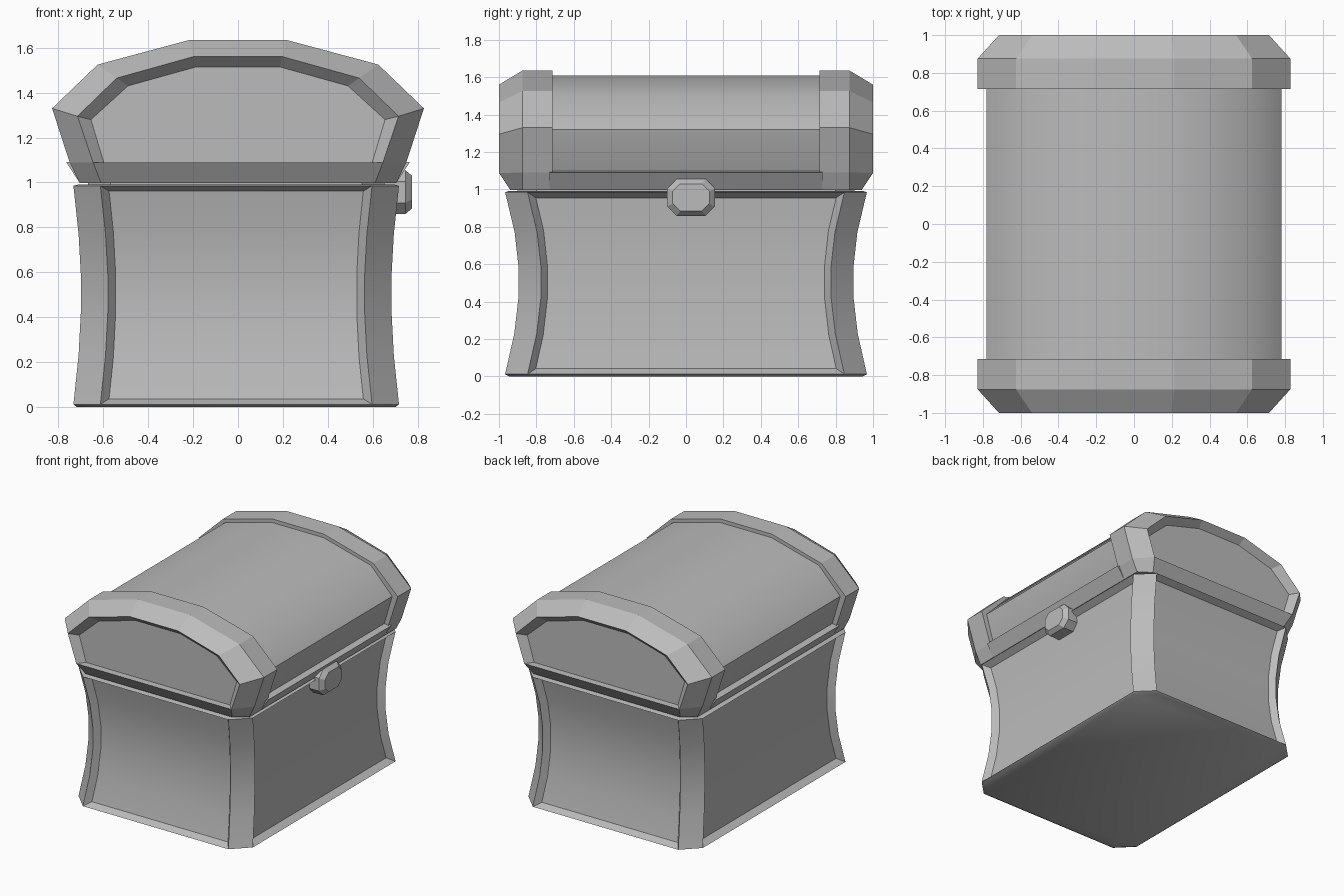
import bpy, bmesh, math
from mathutils import Vector

cube = bpy.data.objects.get("Cube")
if cube:
    bpy.data.objects.remove(cube, do_unlink=True)

grey = bpy.data.materials.new("plain grey")
grey.use_nodes = True
COLOUR = (0.5, 0.5, 0.5, 1)
grey.diffuse_color = COLOUR
grey.node_tree.nodes["Principled BSDF"].inputs["Base Color"].default_value = COLOUR


def finish(bm, name, angle=None):
    """Turn a bmesh into a shaded object."""
    bmesh.ops.recalc_face_normals(bm, faces=bm.faces)
    mesh = bpy.data.meshes.new(name)
    bm.to_mesh(mesh)
    bm.free()
    mesh.materials.append(grey)
    ob = bpy.data.objects.new(name, mesh)
    bpy.context.collection.objects.link(ob)
    if angle:
        bpy.ops.object.select_all(action='DESELECT')
        ob.select_set(True)
        bpy.context.view_layer.objects.active = ob
        bpy.ops.object.shade_smooth_by_angle(angle=math.radians(angle))
    return ob


def loft(rings):
    """Skin closed rings of points and cap both ends; returns bmesh and bands of quads."""
    bm = bmesh.new()
    loops = [[bm.verts.new(p) for p in ring] for ring in rings]
    bands = []
    for a, b in zip(loops, loops[1:]):
        n = len(a)
        bands.append([bm.faces.new((a[i], a[(i + 1) % n], b[(i + 1) % n], b[i]))
                      for i in range(n)])
    bm.faces.new(loops[0])
    bm.faces.new(loops[-1])
    return bm, bands


def octagon(x, y, c):
    """Rectangle with cut corners; even sides are straight, odd sides are the cuts."""
    return [(-x + c, -y), (x - c, -y), (x, -y + c), (x, y - c),
            (x - c, y), (-x + c, y), (-x, y - c), (-x, -y + c)]


def mirrored(half):
    """Complete an arch given from its crown down the +x side."""
    return half + [(-x, z) for x, z in reversed(half)]


# Chest body: waisted box with cut corners and a sunken panel on each side
SHIFT = -0.008
levels = [(0, .71, .945), (.012, .725, .967), (.23, .702, .918), (.42, .692, .896),
          (.59, .692, .896), (.77, .702, .916), (.985, .725, .967), (.992, .70, .945)]
rings = [[(px + SHIFT, py, z) for px, py in octagon(x, y, .12)] for z, x, y in levels]
bm, bands = loft(rings)
bmesh.ops.recalc_face_normals(bm, faces=bm.faces)
for side in range(0, 8, 2):
    strip = [band[side] for band in bands[1:-1]]
    bmesh.ops.inset_region(bm, faces=strip, thickness=.035, depth=-.045,
                           use_even_offset=True)
finish(bm, "chest_body", 28)

# Core closing the seam between body and lid
bm, _ = loft([[(x + SHIFT, y, z) for x, y in octagon(.66, .90, .10)] for z in (.93, 1.03)])
finish(bm, "seam_core")

# Lid end caps: chamfered arches with a sunken end panel
outer = mirrored([(.215, 1.635), (.625, 1.525), (.828, 1.33), (.75, 1.09), (.705, .998)])
rim = mirrored([(.20, 1.56), (.54, 1.465), (.715, 1.295), (.645, 1.088), (.61, .998)])
sunk = mirrored([(.185, 1.515), (.49, 1.43), (.655, 1.28), (.598, 1.09)])


def lip(z):
    return .94 if z < 1 else 1.0


for sign, name in ((-1, "lid_front_cap"), (1, "lid_back_cap")):
    bm = bmesh.new()
    ring = lambda pts, depth: [bm.verts.new((x, sign * depth(z), z)) for x, z in pts]
    a = ring(outer, lambda z: .715)
    b = ring(outer, lambda z: .875)
    c = ring(rim, lip)
    d = ring(sunk, lambda z: .95)
    n = len(a)
    for p, q in ((a, b), (b, c)):
        for i in range(n):
            j = (i + 1) % n
            bm.faces.new((p[i], p[j], q[j], q[i]))
    bm.faces.new(a)
    # sloping lower lip, then the walls of the panel
    bm.faces.new((c[3], c[4], c[5], c[6]))
    frame = c[:4] + c[6:]
    for i in range(len(d)):
        j = (i + 1) % len(d)
        bm.faces.new((frame[i], frame[j], d[j], d[i]))
    bm.faces.new(d)
    finish(bm, name)

# Lid barrel: smooth vault between the caps
vault = mirrored([(.21, 1.608), (.605, 1.505), (.782, 1.32), (.715, 1.095), (.66, 1.005)])
bm, _ = loft([[(x, y, z) for x, z in vault] for y in (-.72, .72)])
finish(bm, "lid_barrel", 50)

# Lower rails along both long sides of the lid
for sign, name in ((-1, "lid_right_rail"), (1, "lid_left_rail")):
    profile = [(.62, .998), (.705, .998), (.765, 1.09), (.70, 1.10), (.62, 1.10)]
    bm, _ = loft([[(sign * x, y, z) for x, z in profile] for y in (-.73, .73)])
    finish(bm, name)

# Clasp: bevelled octagonal block on the left side
centre = Vector((0, .027, .957))
steps = [(.62, .128, .098, .05), (.745, .128, .098, .05), (.775, .098, .073, .04)]
bm, _ = loft([[centre + Vector((x, y, z)) for y, z in octagon(w, h, c)]
              for x, w, h, c in steps])
finish(bm, "clasp")
